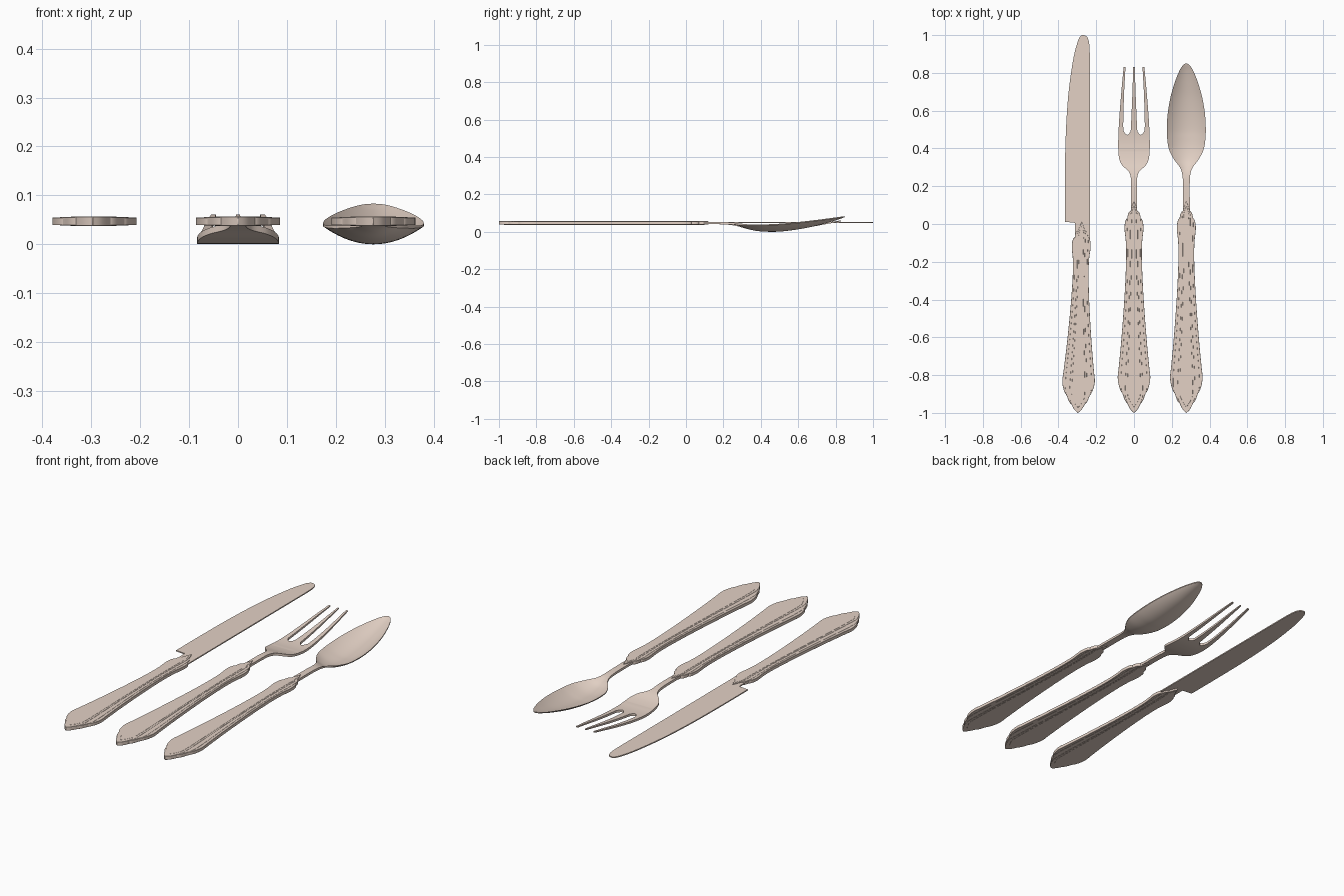
import bpy, bmesh
from mathutils import Vector

if "Cube" in bpy.data.objects:
    bpy.data.objects.remove(bpy.data.objects["Cube"])

metal = bpy.data.materials.new("warm_metal")
metal.diffuse_color = (0.77, 0.64, 0.56, 1)
metal.use_nodes = True
metal.node_tree.nodes["Principled BSDF"].inputs["Base Color"].default_value = metal.diffuse_color


def smooth(keys, n=6):
    """Catmull-Rom curve through tuples of any size."""
    p = [keys[0]] + list(keys) + [keys[-1]]
    out = []
    for i in range(1, len(p) - 2):
        for k in range(n):
            t = k / n
            out.append(tuple(
                0.5 * (2 * b + (c - a) * t + (2 * a - 5 * b + 4 * c - d) * t * t
                       + (3 * b - a - 3 * c + d) * t ** 3)
                for a, b, c, d in zip(*p[i - 1:i + 3])))
    return out + [tuple(keys[-1])]


def finish(name, bm, angle=0.6):
    bmesh.ops.recalc_face_normals(bm, faces=bm.faces)
    me = bpy.data.meshes.new(name)
    bm.to_mesh(me)
    bm.free()
    me.materials.append(metal)
    ob = bpy.data.objects.new(name, me)
    bpy.context.collection.objects.link(ob)
    bpy.ops.object.select_all(action='DESELECT')
    ob.select_set(True)
    bpy.context.view_layer.objects.active = ob
    bpy.ops.object.shade_smooth_by_angle(angle=angle)
    return ob


def prism(outline, z0, z1):
    bm = bmesh.new()
    f = bm.faces.new([bm.verts.new((x, y, z0)) for x, y in outline])
    r = bmesh.ops.extrude_face_region(bm, geom=[f])
    tops = [g for g in r['geom'] if isinstance(g, bmesh.types.BMVert)]
    bmesh.ops.translate(bm, verts=tops, vec=(0, 0, z1 - z0))
    return bm


def mirrored(half):
    """Close a right-hand outline that starts and ends on x = 0."""
    return half + [(-x, y) for x, y in half[-2:0:-1]]


# Handle: nested scalloped layers, each narrower, longer and slightly thicker
LAYERS = [
    ("outer", 0.0080, [(0, -.89), (.05, -.90), (.072, -.88), (.086, -.82), (.080, -.75),
                       (.066, -.60), (.050, -.38), (.042, -.20), (.043, -.10),
                       (.050, -.03), (.047, .01), (.036, .03), (0, .03)]),
    ("middle", 0.0087, [(0, -.95), (.035, -.95), (.057, -.91), (.070, -.83), (.050, -.55),
                        (.036, -.30), (.034, -.10), (.037, 0), (.032, .05), (.018, .07), (0, .07)]),
    ("inner", 0.0094, [(0, -1), (.020, -.98), (.040, -.935), (.047, -.87), (.030, -.50),
                       (.020, -.20), (.021, 0), (.021, .05), (.010, .095), (0, .12)]),
    ("panel", 0.0100, [(0, -.97), (.025, -.93), (.035, -.86), (.022, -.50),
                       (.013, -.20), (.012, 0), (.014, .05), (0, .10)]),
]


def handle(name, cx, length=1.0, skew=0.0):
    for part, h, keys in LAYERS:
        pts = [(cx + x + skew * (y + 1), (y + 1) * length - 1)
               for x, y in mirrored(smooth([(max(x, 0), y) for x, y in keys], 5))]
        ob = finish(f"{name}_handle_{part}", prism(pts, .047 - h, .047 + h))
        bev = ob.modifiers.new("edge", 'BEVEL')
        bev.width, bev.segments, bev.limit_method = .0008, 1, 'ANGLE'


handle("knife", -.297, .902, .018)
handle("fork", 0)
handle("spoon", .277)

# Knife blade with square heel and a tang running into the handle
back = smooth([(-.366, .012), (-.366, .20), (-.362, .45), (-.348, .68), (-.322, .87),
               (-.298, .965), (-.283, .994), (-.268, 1.0), (-.248, .99),
               (-.237, .955), (-.234, .90)])
blade = back + [(-.234, -.10), (-.312, -.10), (-.312, .006)]
finish("knife_blade", prism(blade, .047, .053))

# Fork head: flat outline with three tines, sliced and bent along its length
slot = smooth([(.004, .83), (.009, .68), (.016, .52), (.020, .488), (.036, .472),
               (.052, .488), (.057, .52), (.053, .68), (.045, .83)])
side = smooth([(.055, .83), (.067, .70), (.078, .56), (.083, .46), (.083, .39), (.077, .34),
               (.060, .308), (.030, .28), (.018, .25), (.016, .20), (.016, .05)])
bend = smooth([(.05, .047, .012), (.20, .046, .013), (.27, .037, .013), (.34, .018, .012),
               (.41, .008, .012), (.47, .007, .012), (.55, .014, .011),
               (.65, .028, .010), (.75, .045, .008), (.84, .060, .005)], 8)


def sample(y):
    for a, b in zip(bend, bend[1:]):
        if y <= b[0]:
            t = max(0, (y - a[0]) / (b[0] - a[0]))
            return a[1] + (b[1] - a[1]) * t, a[2] + (b[2] - a[2]) * t
    return bend[-1][1:]


half = slot + side
bm = prism(half + [(-x, y) for x, y in reversed(half)], -1, 1)
bmesh.ops.triangulate(bm, faces=bm.faces)
for i in range(38):
    bmesh.ops.bisect_plane(bm, geom=bm.verts[:] + bm.edges[:] + bm.faces[:],
                           plane_co=(0, .07 + i * .02, 0), plane_no=(0, 1, 0))
for v in bm.verts:
    zc, t = sample(v.co.y)
    v.co.z = zc + v.co.z * t / 2
finish("fork_head", bm)

# Spoon neck and bowl: (y, half width, rim z, centre z, thickness)
rows = smooth([(.05, .019, .041, .041, .012), (.20, .018, .040, .040, .012),
               (.26, .021, .038, .037, .010), (.30, .034, .035, .026, .008),
               (.34, .064, .033, .012, .006), (.39, .090, .033, .003, .005),
               (.44, .100, .035, .000, .005), (.50, .103, .038, .001, .005),
               (.58, .099, .045, .010, .005), (.67, .084, .055, .026, .005),
               (.75, .061, .065, .046, .005), (.81, .037, .073, .064, .005),
               (.84, .018, .077, .075, .005), (.85, .003, .078, .078, .005)])
rows = [(y, w, r, max(c, 0), t) for y, w, r, c, t in rows]
N = 20
bm = bmesh.new()
rings = []
for y, w, rim, cen, t in rows:
    us = [-1 + 2 * i / N for i in range(N + 1)]
    ring = [Vector((.277 + w * u, y, rim + (cen - rim) * (1 - u * u))) for u in us]
    ring += [p + Vector((0, 0, t)) for p in reversed(ring)]
    rings.append([bm.verts.new(p) for p in ring])
for a, b in zip(rings, rings[1:]):
    for i in range(len(a)):
        j = (i + 1) % len(a)
        bm.faces.new((a[i], a[j], b[j], b[i]))
bm.faces.new(rings[0])
bm.faces.new(rings[-1])
finish("spoon_bowl", bm)
